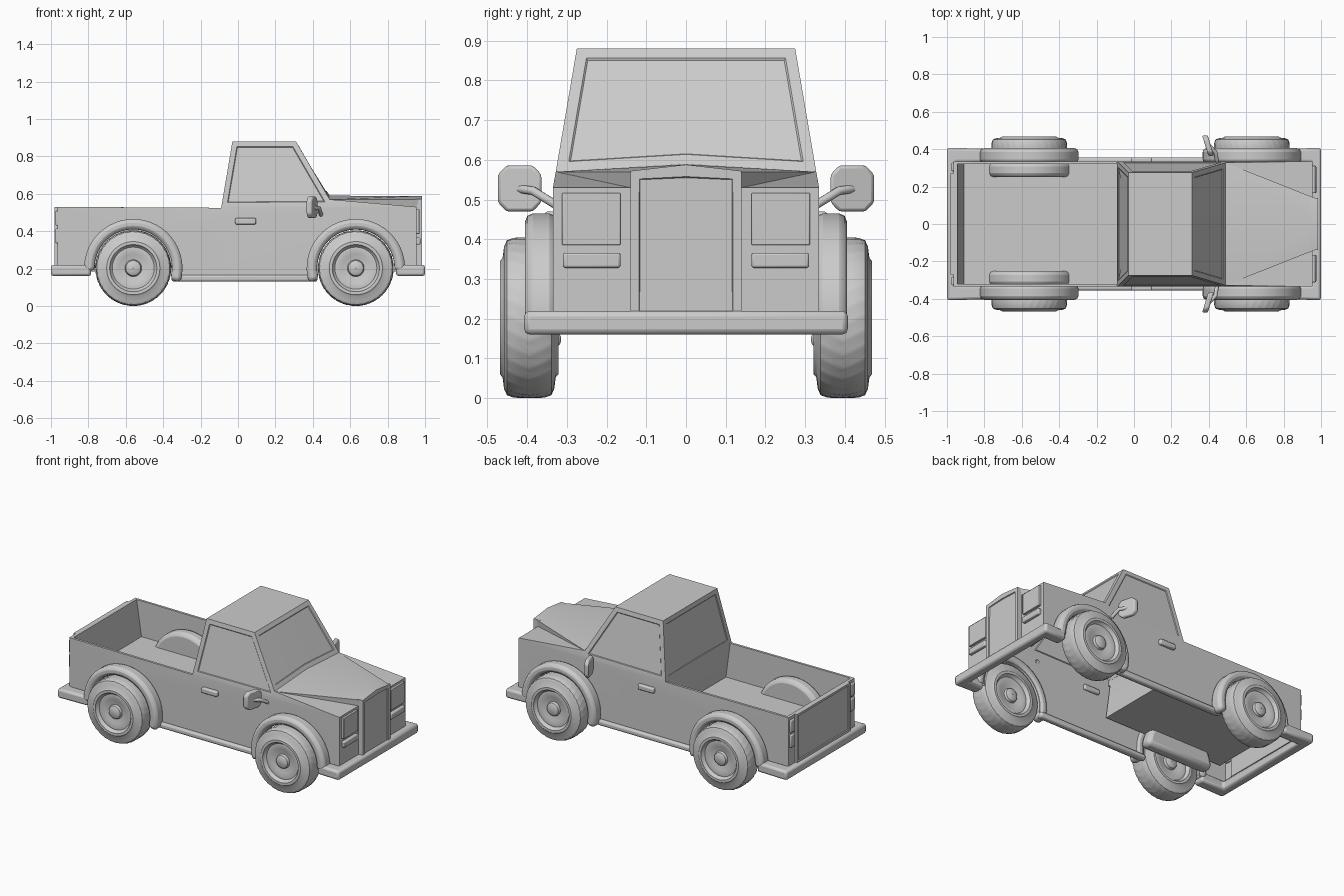
import bpy, bmesh
from math import sin, cos, pi, radians

if "Cube" in bpy.data.objects:
    bpy.data.objects.remove(bpy.data.objects["Cube"])

REAR, FRONT, AXLE = -0.56, 0.63, 0.2025


def finish(name, bm, bevel=0, mirror=True, segs=2, angle=35):
    me = bpy.data.meshes.new(name)
    bmesh.ops.recalc_face_normals(bm, faces=bm.faces)
    bm.to_mesh(me)
    bm.free()
    ob = bpy.data.objects.new(name, me)
    bpy.context.collection.objects.link(ob)
    if bevel:
        m = ob.modifiers.new("bevel", 'BEVEL')
        m.width, m.segments, m.angle_limit = bevel, segs, radians(40)
    if mirror:
        m = ob.modifiers.new("mirror", 'MIRROR')
        m.use_axis = (False, True, False)
    bpy.ops.object.select_all(action='DESELECT')
    ob.select_set(True)
    bpy.context.view_layer.objects.active = ob
    bpy.ops.object.shade_smooth_by_angle(angle=radians(angle))
    return ob


def prism(name, pts, lo, hi, axis='Y', bevel=0, mirror=True, inset=None):
    """Extrude a flat outline along an axis; optionally sink a panel in the far cap."""
    place = {'X': lambda p, d: (d, p[0], p[1]),
             'Y': lambda p, d: (p[0], d, p[1]),
             'Z': lambda p, d: (p[0], p[1], d)}[axis]
    bm = bmesh.new()
    a = [bm.verts.new(place(p, lo)) for p in pts]
    b = [bm.verts.new(place(p, hi)) for p in pts]
    bm.faces.new(a)
    cap = bm.faces.new(b)
    n = len(pts)
    for i in range(n):
        bm.faces.new((a[i], a[(i + 1) % n], b[(i + 1) % n], b[i]))
    bmesh.ops.recalc_face_normals(bm, faces=bm.faces)
    if inset:
        bmesh.ops.inset_individual(bm, faces=[cap], thickness=inset[0])
        bmesh.ops.inset_individual(bm, faces=[cap], thickness=0.003, depth=inset[1])
    return finish(name, bm, bevel, mirror)


def box(name, x, y, z, bevel=0, mirror=True):
    return prism(name, [(x[0], z[0]), (x[1], z[0]), (x[1], z[1]), (x[0], z[1])],
                 y[0], y[1], 'Y', bevel, mirror)


def arc(cx, r, a0, a1, n=28):
    return [(cx + r * cos(radians(a0 + (a1 - a0) * i / n)),
             AXLE + r * sin(radians(a0 + (a1 - a0) * i / n))) for i in range(n + 1)]


# Body shell: left half, open underneath, mirrored across y
W, T = 0.335, 0.32
outline = ([(-0.965, 0.18), (-0.965, 0.53), (-0.09, 0.525), (0.50, 0.53), (0.955, 0.53), (0.955, 0.18)]
           + arc(FRONT, 0.206, -5, 192) + [(0.385, 0.145), (-0.315, 0.145)]
           + arc(REAR, 0.206, -12, 185))
rail_r, rail_f = (-0.965, W, 0.53), (-0.09, W, 0.525)
in_r, in_f = (-0.945, T, 0.53), (-0.09, T, 0.525)
fl_r, fl_f = (-0.91, T, 0.30), (-0.06, T, 0.30)
roof_r, roof_f = (-0.03, 0.275, 0.88), (0.31, 0.275, 0.88)
cowl, cowl_low = (0.49, 0.328, 0.57), (0.50, W, 0.53)
nose, nose_low, corner = (0.965, 0.14, 0.57), (0.955, 0.14, 0.53), (0.955, W, 0.53)


def mid(p, z=None):
    return (p[0], 0, p[2] if z is None else z)


faces = [
    [(x, W, z) for x, z in outline],
    [rail_f, roof_r, roof_f, cowl, cowl_low],                       # side window
    [roof_f, mid(roof_f), mid(cowl, 0.59), cowl],                   # windscreen
    [rail_f, in_f, mid(in_f), mid(roof_r), roof_r],                 # rear window
    [roof_r, mid(roof_r), mid(roof_f), roof_f],                     # roof
    [cowl, mid(cowl, 0.59), mid(nose, 0.588), nose],                # bonnet
    [cowl, nose, nose_low], [cowl, nose_low, corner], [cowl_low, cowl, corner],
    [corner, nose_low, (0.955, 0.14, 0.18), (0.955, W, 0.18)],      # front panel
    [rail_r, rail_f, in_f, in_r], [in_r, in_f, fl_f, fl_r],         # bed rail and wall
    [fl_r, fl_f, mid(fl_f), mid(fl_r)], [in_f, mid(in_f), mid(fl_f), fl_f],
    [in_r, fl_r, mid(fl_r), mid(in_r)], [rail_r, in_r, mid(in_r), mid(rail_r)],
    [rail_r, mid(rail_r), (-0.965, 0, 0.18), (-0.965, W, 0.18)],
]
bm = bmesh.new()
made = [bm.faces.new([bm.verts.new(c) for c in f]) for f in faces]
windows = made[1:4]
bmesh.ops.remove_doubles(bm, verts=bm.verts, dist=0.0005)
bmesh.ops.recalc_face_normals(bm, faces=bm.faces)
for f in windows:
    for t, d in ((0.028, 0), (0.004, -0.004)):
        bmesh.ops.inset_region(bm, faces=[f], thickness=t, depth=d,
                               use_boundary=False, use_even_offset=True)
for v in bm.verts:
    if abs(v.co.y) < 0.01:
        v.co.y = 0
finish("body_shell", bm, angle=25)

# Grille block, lamps and tailgate
prism("grille", [(-0.14, 0.19), (0.14, 0.19), (0.14, 0.572), (0, 0.588), (-0.14, 0.572)],
      0.94, 0.985, 'X', mirror=False, inset=(0.03, -0.006))
prism("headlight", [(0.165, 0.385), (0.312, 0.385), (0.312, 0.517), (0.165, 0.517)],
      0.94, 0.97, 'X', bevel=0.003)
box("indicator", (0.94, 0.975), (0.165, 0.31), (0.328, 0.366), 0.006)
prism("tailgate", [(-0.27, 0.22), (0.27, 0.22), (0.27, 0.53), (-0.27, 0.53)],
      -0.95, -0.98, 'X', mirror=False, inset=(0.02, -0.006))
for z in ((0.43, 0.51), (0.335, 0.415)):
    box("tail_light", (-0.976, -0.95), (0.282, 0.328), z, 0.006)

# Bumpers wrapping round to the wheel arches
for s, e, n in ((1, 0.845, "front_bumper"), (-1, 0.785, "rear_bumper")):
    prism(n, [(s * x, y) for x, y in ((e, 0.33), (e, 0.402), (1, 0.408), (1, -0.408),
              (e, -0.402), (e, -0.33), (0.945, -0.33), (0.945, 0.33))],
          0.16, 0.22, 'Z', 0.014, False)

# Wheel-arch flares and sills
for cx, a0, a1, n in ((REAR, -17, 184, "rear_flare"), (FRONT, -4, 197, "front_flare")):
    prism(n, arc(cx, 0.263, a0, a1) + arc(cx, 0.207, a1, a0), 0.325, 0.405, 'Y', 0.02)
box("sill", (-0.355, 0.425), (0.315, 0.356), (0.13, 0.166), 0.012)

# Wheel housings inside the bed
prism("bed_wheel_housing", arc(REAR, 0.235, 0, 180), 0.25, 0.33, 'Y', 0.03)

# Wheels: lathed tyre, rim and hub, with chevron grooves in the tread
half = [(0, .2025), (.02, .2025), (.04, .201), (.056, .195), (.063, .18), (.067, .15), (.074, .142),
        (.074, .126), (.062, .121), (.054, .112), (.056, .095), (.05, .075), (.045, .045),
        (.06, .04), (.067, .028), (.068, .001)]
profile = [(-d, r) for d, r in half[:0:-1]] + half
SEG = 96
for cx, n in ((REAR, "rear_wheel"), (FRONT, "front_wheel")):
    bm = bmesh.new()
    rings = []
    for i in range(SEG):
        ring = []
        for d, r in profile:
            t = 2 * pi * i / SEG + 2.5 * min(abs(d), 0.06)
            if i % 3 == 0 and 0.19 < r:
                r -= 0.002
            ring.append(bm.verts.new((cx + r * cos(t), 0.395 + d, AXLE + r * sin(t))))
        rings.append(ring)
    for i in range(SEG):
        a, b = rings[i], rings[(i + 1) % SEG]
        for j in range(len(profile) - 1):
            bm.faces.new((a[j], b[j], b[j + 1], a[j + 1]))
    finish(n, bm)

# Door handles and wing mirrors on arms
box("door_handle", (-0.015, 0.097), (0.32, 0.356), (0.436, 0.47), 0.008)
oct_pts = [(0.419 + sy * y, 0.528 + sz * z) for sy, sz, ps in
           ((1, 1, ((.055, .035), (.033, .058))), (-1, 1, ((.033, .058), (.055, .035))),
            (-1, -1, ((.055, .035), (.033, .058))), (1, -1, ((.033, .058), (.055, .035))))
           for y, z in ps]
wing = prism("wing_mirror", oct_pts, 0.381, 0.411, 'X', 0.008)
for v in wing.data.vertices:          # toe the mirror in
    v.co.x -= 0.3 * (v.co.y - 0.419)
cu = bpy.data.curves.new("mirror_arm", 'CURVE')
cu.dimensions, cu.bevel_depth, cu.bevel_resolution, cu.use_fill_caps = '3D', 0.011, 3, True
sp = cu.splines.new('POLY')
sp.points.add(2)
for p, c in zip(sp.points, ((.445, .325, .485), (.435, .385, .522), (.40, .42, .527))):
    p.co = (*c, 1)
arm = bpy.data.objects.new("mirror_arm", cu)
bpy.context.collection.objects.link(arm)
arm.modifiers.new("mirror", 'MIRROR').use_axis = (False, True, False)
